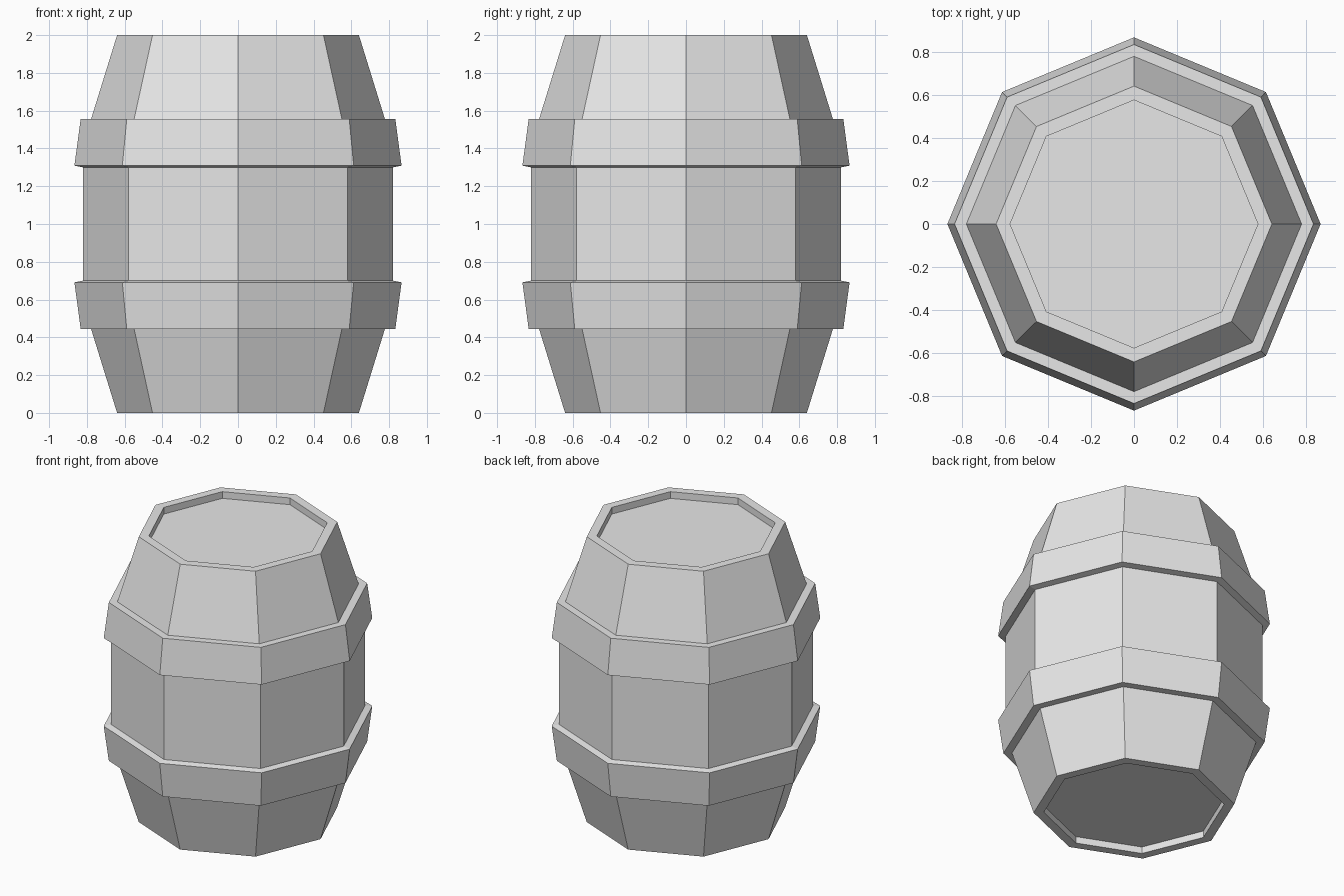
import bpy
import bmesh
import math

SIDES = 8

cube = bpy.data.objects.get("Cube")
if cube:
    bpy.data.objects.remove(cube, do_unlink=True)

grey = bpy.data.materials.new("plain_grey")
grey.use_nodes = True
grey.diffuse_color = (0.8, 0.8, 0.8, 1)
grey.node_tree.nodes["Principled BSDF"].inputs["Base Color"].default_value = grey.diffuse_color


def lathe(name, profile, closed=False):
    """Turn a (radius, height) profile into an eight-sided, flat-shaded part."""
    bm = bmesh.new()
    rings = []
    for r, z in profile:
        rings.append([bm.verts.new((r * math.cos(a), r * math.sin(a), z))
                      for a in (math.tau * i / SIDES for i in range(SIDES))])
    pairs = list(zip(rings, rings[1:]))
    if closed:
        pairs.append((rings[-1], rings[0]))
    else:
        bm.faces.new(rings[0])
        bm.faces.new(rings[-1])
    for low, high in pairs:
        for i in range(SIDES):
            j = (i + 1) % SIDES
            bm.faces.new((low[i], low[j], high[j], high[i]))
    bmesh.ops.recalc_face_normals(bm, faces=bm.faces)
    mesh = bpy.data.meshes.new(name)
    bm.to_mesh(mesh)
    bm.free()
    mesh.materials.append(grey)
    obj = bpy.data.objects.new(name, mesh)
    bpy.context.collection.objects.link(obj)
    return obj


def flipped(profile):
    """Mirror a profile about the middle of the barrel."""
    return [(r, 2 - z) for r, z in reversed(profile)]


# Barrel body with a recessed lid at each end
upper = [(0.82, 1.30), (0.778, 1.555), (0.64, 2.0), (0.575, 2.0), (0.575, 1.953)]
lathe("barrel_body", flipped(upper) + upper)

# Two raised hoops
hoop = [(0.82, 1.30), (0.866, 1.309), (0.833, 1.555), (0.778, 1.555)]
lathe("upper_hoop", hoop, closed=True)
lathe("lower_hoop", flipped(hoop), closed=True)
